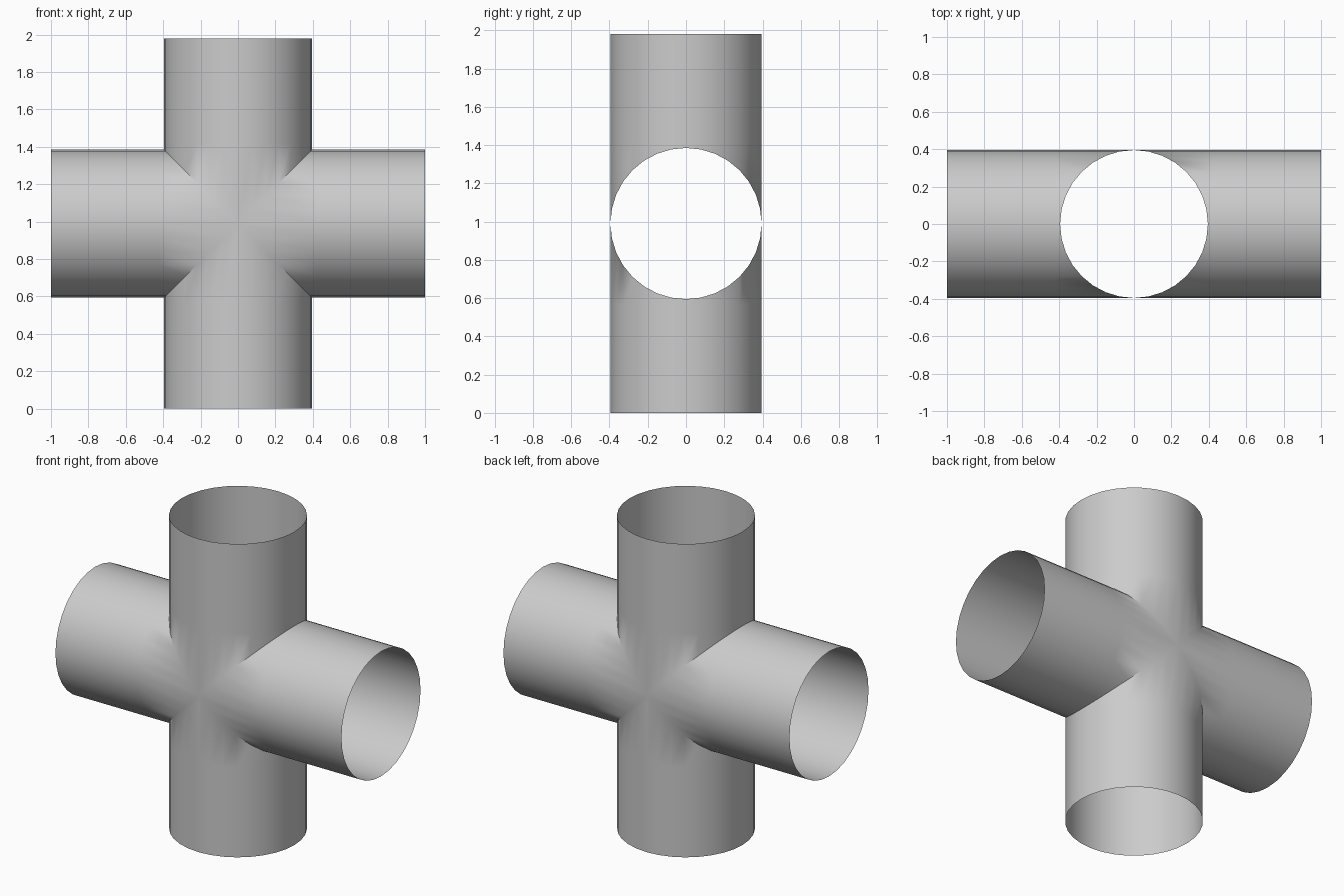
import bpy, bmesh, math
from mathutils import Matrix

cube = bpy.data.objects.get("Cube")
if cube:
    bpy.data.objects.remove(cube, do_unlink=True)

RADIUS = 0.395
SIDES = 32
CENTRE_Z = 0.99

# Plain grey metal
grey = bpy.data.materials.new("pipe grey")
grey.use_nodes = True
colour = (0.6, 0.6, 0.6, 1)
grey.diffuse_color = colour
grey.node_tree.nodes["Principled BSDF"].inputs["Base Color"].default_value = colour


def add_arm(bm, length, angle):
    """Open tube along +x, mitred at the crossing, then turned about y."""
    turn = Matrix.Rotation(angle, 3, 'Y')
    rings = []
    for place in ("mitre", RADIUS + 0.03, length):
        ring = []
        for i in range(SIDES):
            a = math.tau * i / SIDES
            y, z = RADIUS * math.cos(a), RADIUS * math.sin(a)
            x = abs(z) if place == "mitre" else place
            ring.append(bm.verts.new(turn @ Matrix.Identity(3) @ bm_vec(x, y, z)))
        rings.append(ring)
    for inner, outer in zip(rings, rings[1:]):
        for i in range(SIDES):
            j = (i + 1) % SIDES
            bm.faces.new((inner[i], inner[j], outer[j], outer[i]))


def bm_vec(x, y, z):
    return Matrix.Translation((x, y, z)).translation


# Four arms welded into one hollow cross
bm = bmesh.new()
for k in range(4):
    add_arm(bm, 1.0 if k % 2 == 0 else CENTRE_Z, k * math.pi / 2)
bmesh.ops.remove_doubles(bm, verts=bm.verts, dist=0.0005)

# Outward-facing walls
bm.normal_update()
front = min(bm.faces, key=lambda f: f.calc_center_median().y)
if front.normal.y > 0:
    bmesh.ops.reverse_faces(bm, faces=bm.faces)

mesh = bpy.data.meshes.new("cross_pipe")
bm.to_mesh(mesh)
bm.free()
mesh.materials.append(grey)
pipe = bpy.data.objects.new("cross_pipe", mesh)
pipe.location.z = CENTRE_Z
bpy.context.collection.objects.link(pipe)

bpy.ops.object.select_all(action='DESELECT')
pipe.select_set(True)
bpy.context.view_layer.objects.active = pipe
bpy.ops.object.shade_smooth_by_angle(angle=math.radians(40))
